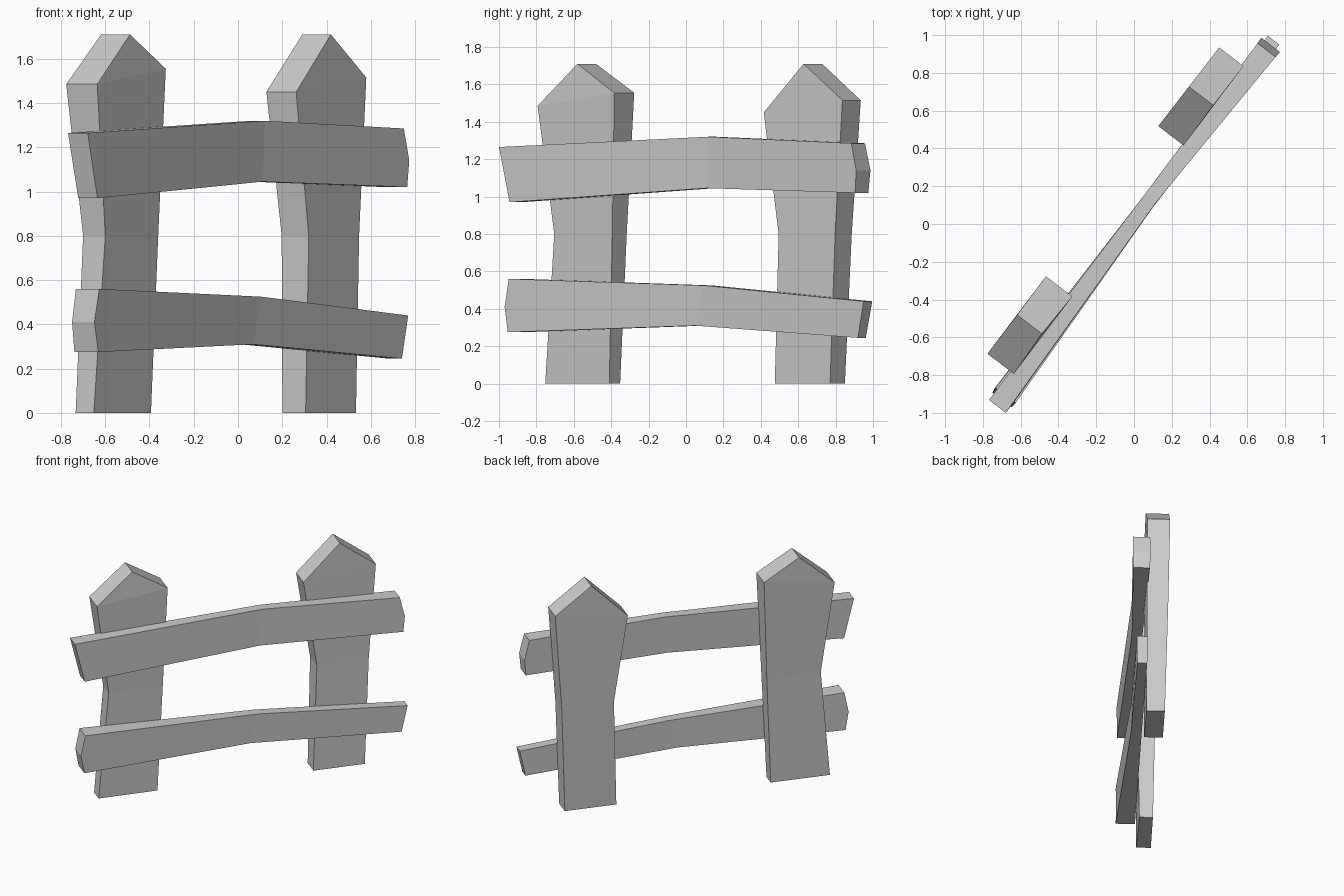
import bpy
import bmesh
from mathutils import Vector

# Fence directions: along its length, and out of its front
ALONG = Vector((0.606, 0.795, 0))
OUT = Vector((0.795, -0.606, 0))


def plank(name, outline, panels):
    """Outline points are (along, height, front depth, back depth)."""
    bm = bmesh.new()
    front, back = [], []
    for s, z, f, b in outline:
        base = ALONG * s + Vector((0, 0, z))
        front.append(bm.verts.new(base + OUT * f))
        back.append(bm.verts.new(base + OUT * b))
    for panel in panels:
        bm.faces.new([front[i] for i in panel])
        bm.faces.new([back[i] for i in reversed(panel)])
    n = len(outline)
    for i in range(n):
        j = (i + 1) % n
        bm.faces.new((front[j], front[i], back[i], back[j]))
    bmesh.ops.recalc_face_normals(bm, faces=bm.faces)
    mesh = bpy.data.meshes.new(name)
    bm.to_mesh(mesh)
    bm.free()
    obj = bpy.data.objects.new(name, mesh)
    bpy.context.collection.objects.link(obj)
    return obj


# Pointed posts, widening and thickening toward the top
post_panels = [(0, 1, 2, 6), (6, 2, 3, 5), (5, 3, 4)]
plank("left_post", [
    (-0.994, 0, -0.062, -0.165), (-0.565, 0, -0.064, -0.160),
    (-0.532, 0.8, -0.048, -0.175), (-0.503, 1.555, -0.027, -0.203),
    (-0.758, 1.71, -0.036, -0.200), (-1.017, 1.485, -0.025, -0.201),
    (-0.924, 0.8, -0.050, -0.176)], post_panels)
plank("right_post", [
    (0.563, 0, -0.045, -0.177), (0.936, 0, -0.043, -0.174),
    (0.966, 0.8, -0.048, -0.195), (1.017, 1.515, -0.046, -0.208),
    (0.755, 1.71, -0.047, -0.210), (0.490, 1.45, -0.043, -0.212),
    (0.588, 0.8, -0.046, -0.200)], post_panels)

# Bent rails, each with one pointed end
plank("upper_rail", [
    (-1.136, 0.97, 0.067, -0.042), (0.155, 1.045, 0.024, -0.050),
    (1.183, 1.02, 0.060, -0.057), (1.193, 1.14, 0.064, -0.062),
    (1.158, 1.285, 0.060, -0.060), (0.168, 1.32, 0.024, -0.050),
    (-1.207, 1.265, 0.066, -0.046)], [(0, 1, 5, 6), (1, 2, 3, 4, 5)])
plank("lower_rail", [
    (-1.141, 0.275, 0.076, -0.060), (0.080, 0.31, 0.026, -0.050),
    (1.180, 0.245, 0.032, -0.038), (1.222, 0.44, 0.036, -0.040),
    (0.140, 0.525, 0.026, -0.050), (-1.134, 0.56, 0.076, -0.057),
    (-1.165, 0.41, 0.072, -0.055)], [(0, 1, 4, 5, 6), (1, 2, 3, 4)])
